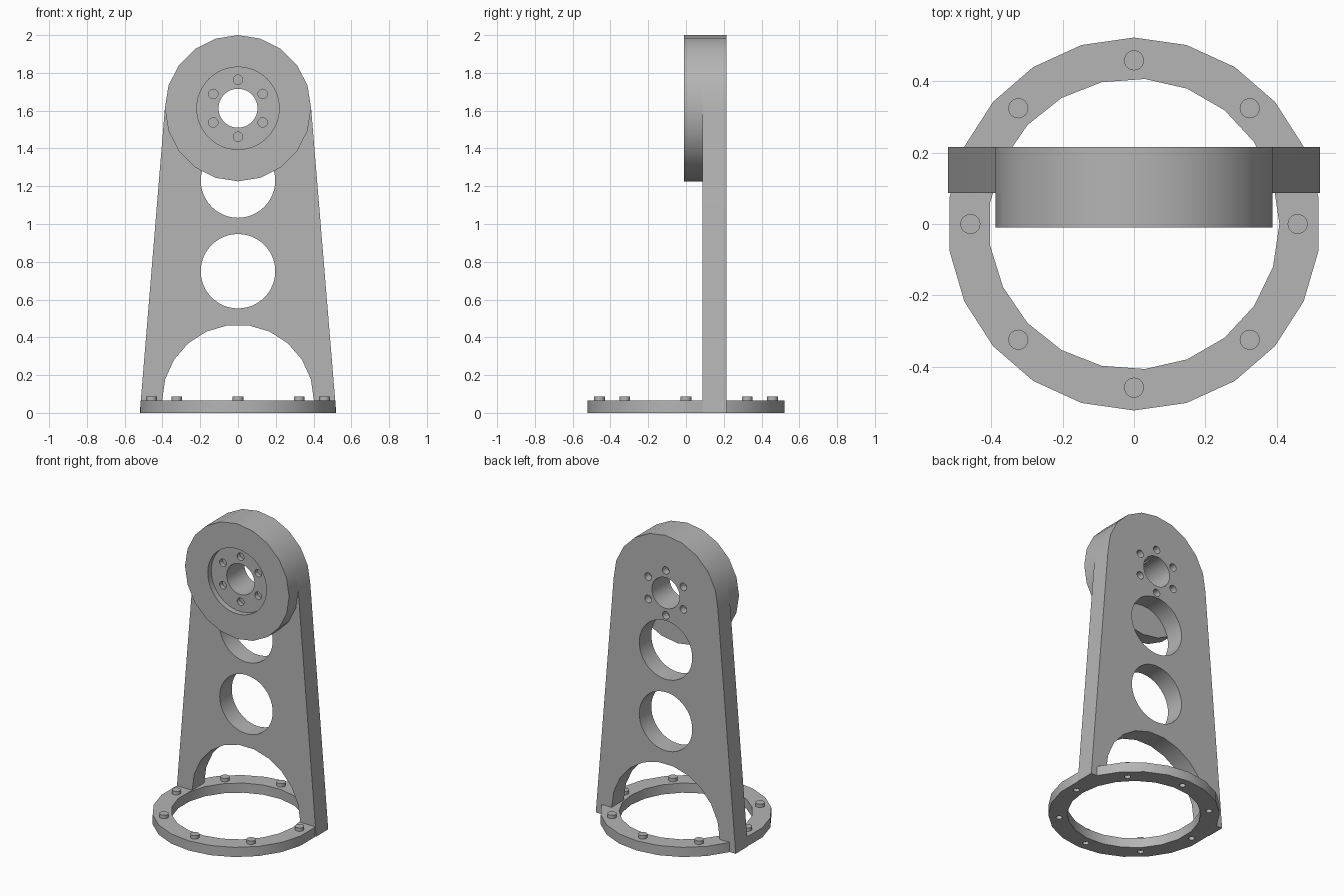
import bpy
import bmesh
from math import sin, cos, pi, radians

cube = bpy.data.objects.get("Cube")
if cube:
    bpy.data.objects.remove(cube, do_unlink=True)

grey = bpy.data.materials.new("plain grey")
grey.use_nodes = True
grey.diffuse_color = (0.46, 0.46, 0.46, 1)
grey.node_tree.nodes["Principled BSDF"].inputs["Base Color"].default_value = grey.diffuse_color

HUB_Z, HUB_R = 1.613, 0.387
FRONT, JOINT, BACK = -0.01, 0.087, 0.215
RING_TOP = 0.065


def circle(r, u=0, v=0, sides=48, start=0):
    """Points of a regular polygon, first corner at the start angle."""
    return [(u + r * cos(start + 2 * pi * i / sides),
             v + r * sin(start + 2 * pi * i / sides)) for i in range(sides)]


def prism(name, outline, low, high, axis="Y"):
    """Extrude a flat outline along Y (outline in x, z) or Z (outline in x, y)."""
    def place(p, d):
        return (p[0], d, p[1]) if axis == "Y" else (p[0], p[1], d)
    bm = bmesh.new()
    a = [bm.verts.new(place(p, low)) for p in outline]
    b = [bm.verts.new(place(p, high)) for p in outline]
    bm.faces.new(a)
    bm.faces.new(b[::-1])
    n = len(outline)
    for i in range(n):
        j = (i + 1) % n
        bm.faces.new((a[j], a[i], b[i], b[j]))
    bmesh.ops.recalc_face_normals(bm, faces=bm.faces)
    mesh = bpy.data.meshes.new(name)
    bm.to_mesh(mesh)
    bm.free()
    mesh.materials.append(grey)
    obj = bpy.data.objects.new(name, mesh)
    bpy.context.collection.objects.link(obj)
    return obj


def activate(obj):
    bpy.ops.object.select_all(action="DESELECT")
    obj.select_set(True)
    bpy.context.view_layer.objects.active = obj


def cut(obj, outline, low, high, axis="Y"):
    """Cut a prism-shaped hole and discard the cutter."""
    cutter = prism("cutter", outline, low, high, axis)
    cutter.hide_render = True
    activate(obj)
    mod = obj.modifiers.new("hole", "BOOLEAN")
    mod.operation, mod.solver, mod.object = "DIFFERENCE", "EXACT", cutter
    bpy.ops.object.modifier_apply(modifier=mod.name)
    bpy.data.objects.remove(cutter, do_unlink=True)


def smooth(obj):
    activate(obj)
    bpy.ops.object.shade_smooth_by_angle(angle=radians(35))


def screw_holes(obj, low, high):
    for i in range(6):
        t = radians(90 + 60 * i)
        cut(obj, circle(0.025, 0.151 * cos(t), HUB_Z + 0.151 * sin(t), 24), low, high)


# Tapered upright with a rounded top and an arched foot
crown = circle(HUB_R, 0, HUB_Z, 20)[:11]
arch = circle(0.402, 0, RING_TOP, 22)[:12]
outline = [(0.52, 0)] + crown + [(-0.52, 0), (-0.402, 0)] + arch[::-1] + [(0.402, 0)]
upright = prism("upright_plate", outline, JOINT, BACK)
for z in (0.75, 1.23):
    cut(upright, circle(0.197, 0, z), 0, 0.3)
cut(upright, circle(0.103, 0, HUB_Z), 0, 0.3)
screw_holes(upright, BACK - 0.05, 0.3)
smooth(upright)

# Bearing hub with a shallow recess, bore and screw holes
hub = prism("bearing_hub", circle(HUB_R, 0, HUB_Z, 20), FRONT, JOINT)
floor = FRONT + 0.037
cut(hub, circle(0.218, 0, HUB_Z), -0.1, floor)
cut(hub, circle(0.103, 0, HUB_Z), -0.1, 0.3)
screw_holes(hub, -0.1, floor + 0.03)
smooth(hub)

# Base ring with bolts standing above it and small sockets below
ring = prism("base_ring", circle(0.522, sides=22, start=pi / 2), 0, RING_TOP, "Z")
cut(ring, circle(0.407, sides=21), -0.1, 0.2, "Z")
for i in range(8):
    x, y = 0.458 * cos(i * pi / 4), 0.458 * sin(i * pi / 4)
    cut(ring, circle(0.019, x, y, 24), -0.1, 0.02, "Z")
    smooth(prism("base_bolt", circle(0.028, x, y, 24), 0.03, 0.088, "Z"))
smooth(ring)
